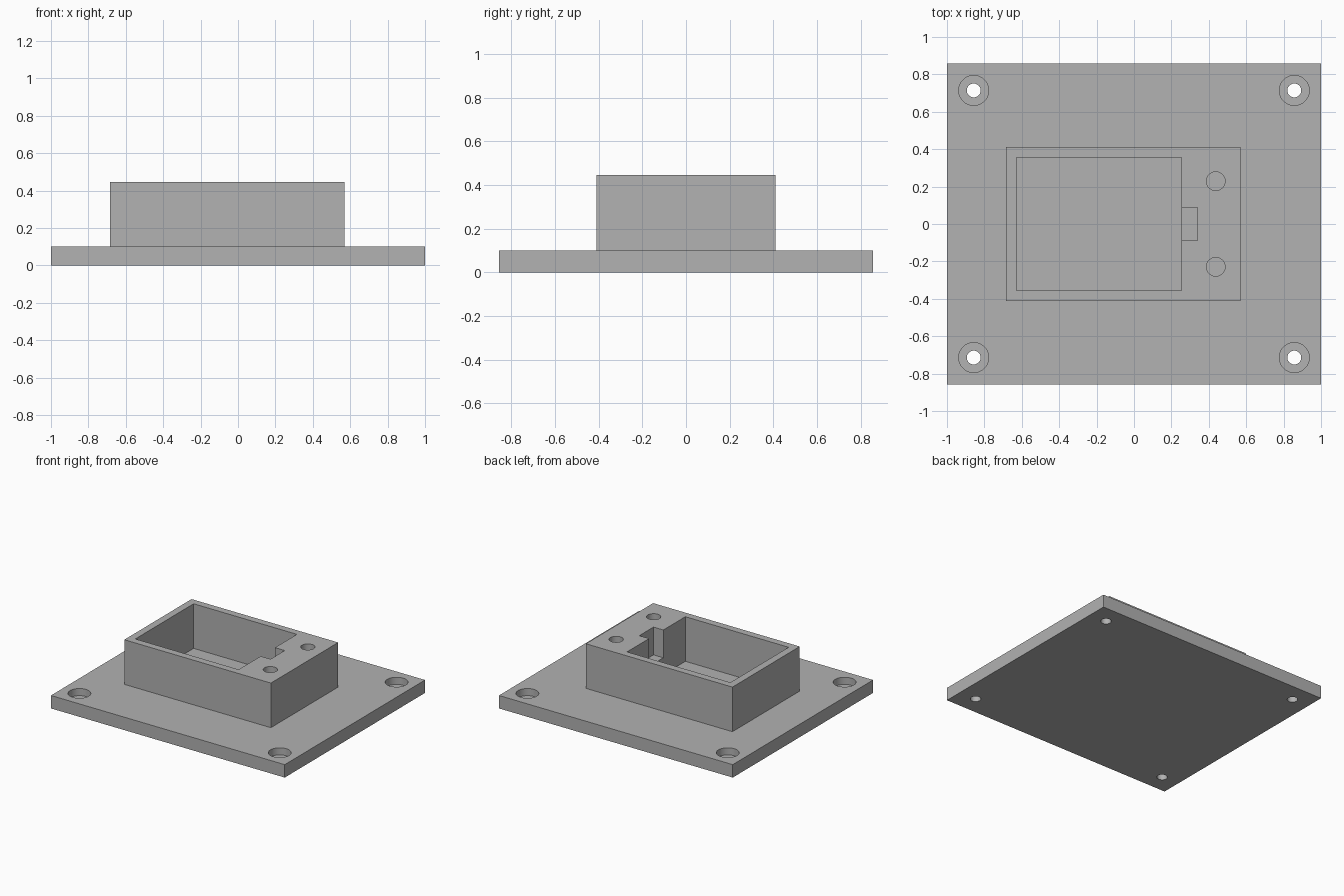
import bpy

cube = bpy.data.objects.get("Cube")
if cube:
    bpy.data.objects.remove(cube, do_unlink=True)

grey = bpy.data.materials.new("mid_grey")
grey.use_nodes = True
colour = (0.445, 0.445, 0.445, 1)
grey.diffuse_color = colour
grey.node_tree.nodes["Principled BSDF"].inputs["Base Color"].default_value = colour


def box(name, x0, x1, half_y, z0, z1):
    """Box symmetric in y, given by its limits."""
    bpy.ops.mesh.primitive_cube_add(size=1, location=((x0 + x1) / 2, 0, (z0 + z1) / 2))
    ob = bpy.context.object
    ob.name = name
    ob.scale = (x1 - x0, 2 * half_y, z1 - z0)
    bpy.ops.object.transform_apply(location=True, rotation=False, scale=True)
    ob.data.materials.append(grey)
    return ob


def cylinder(name, x, y, radius, z0, z1):
    bpy.ops.mesh.primitive_cylinder_add(vertices=48, radius=radius, depth=z1 - z0,
                                        location=(x, y, (z0 + z1) / 2))
    ob = bpy.context.object
    ob.name = name
    ob.data.materials.append(grey)
    return ob


def combine(target, tool, operation):
    """Apply a boolean and remove the tool object."""
    mod = target.modifiers.new(tool.name, 'BOOLEAN')
    mod.object = tool
    mod.operation = operation
    mod.solver = 'EXACT'
    bpy.context.view_layer.objects.active = target
    bpy.ops.object.modifier_apply(modifier=mod.name)
    bpy.data.objects.remove(tool, do_unlink=True)


PLATE_TOP = 0.1
TOP = 0.445
ABOVE = 0.6

# Base plate with the raised housing joined on
body = box("mounting_base_with_housing", -1, 1, 0.857, 0, PLATE_TOP)
combine(body, box("housing", -0.685, 0.569, 0.411, 0.05, TOP), 'UNION')

# Open pocket and the narrow cable notch beside it
combine(body, box("pocket", -0.629, 0.255, 0.356, PLATE_TOP, ABOVE), 'DIFFERENCE')
combine(body, box("cable_notch", 0.2, 0.339, 0.087, 0.23, ABOVE), 'DIFFERENCE')

for side in (-1, 1):
    # Blind screw holes in the housing top
    combine(body, cylinder("screw_hole", 0.437, side * 0.229, 0.05, 0.15, ABOVE), 'DIFFERENCE')
    # Counterbored mounting holes in the plate corners
    for end in (-1, 1):
        x, y = end * 0.857, side * 0.714
        combine(body, cylinder("counterbore", x, y, 0.08, 0.045, 0.2), 'DIFFERENCE')
        combine(body, cylinder("through_hole", x, y, 0.037, -0.1, 0.2), 'DIFFERENCE')

# Smooth hole walls, sharp edges elsewhere
bpy.ops.object.select_all(action='DESELECT')
body.select_set(True)
bpy.context.view_layer.objects.active = body
bpy.ops.object.shade_smooth_by_angle()
